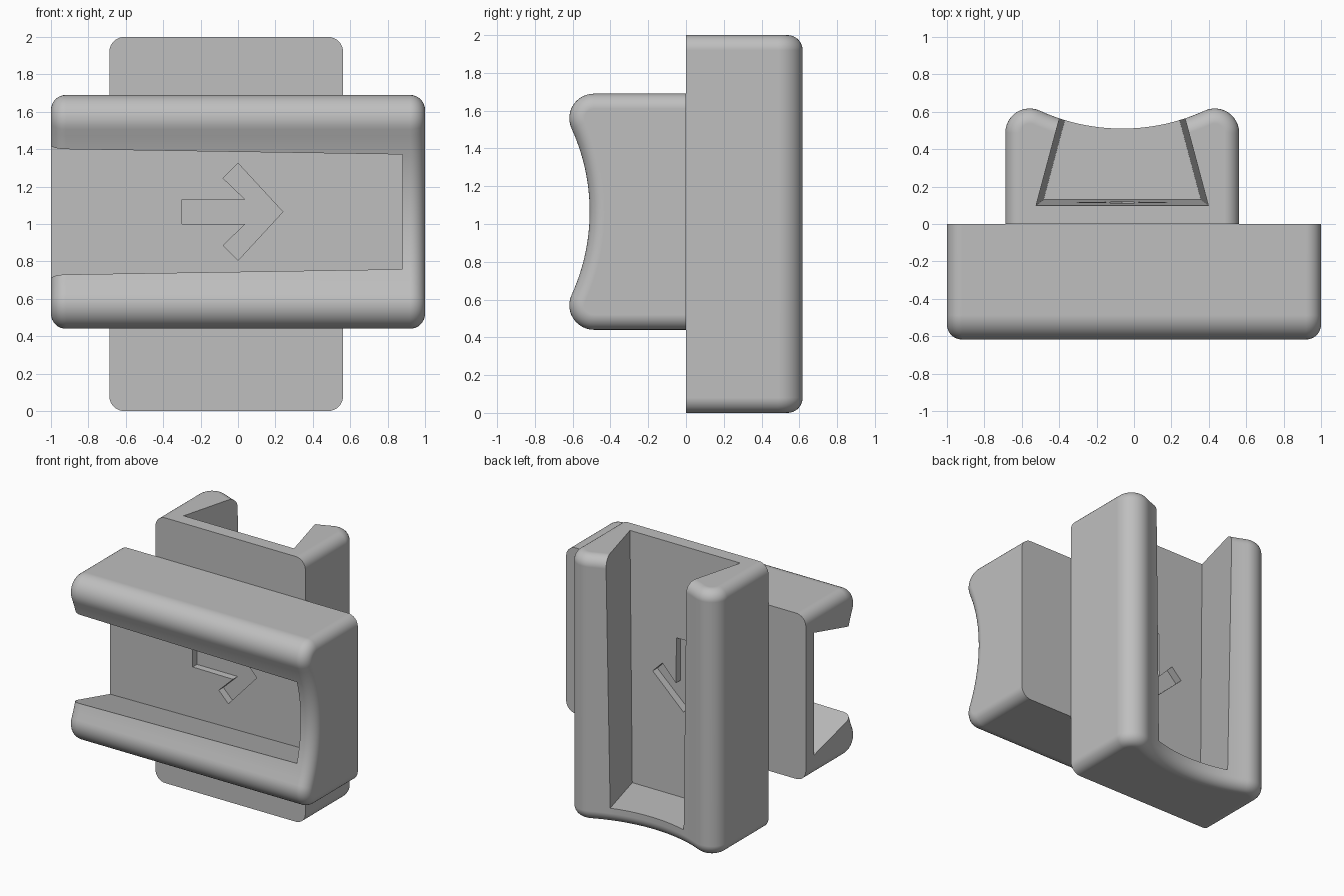
import bpy, bmesh
from math import sin, cos, pi, atan2, asin
from mathutils import Matrix, Vector

default = bpy.data.objects.get("Cube")
if default:
    bpy.data.objects.remove(default, do_unlink=True)

grey = bpy.data.materials.new("plain grey")
grey.use_nodes = True
colour = (0.52, 0.52, 0.52, 1)
grey.diffuse_color = colour
grey.node_tree.nodes["Principled BSDF"].inputs["Base Color"].default_value = colour

# Block frame: u runs along the rail, v across it, d outward from the base
HALF_WIDTH, ROUND, DISH_RADIUS, DISH_FLOOR, EDGE = 0.625, 0.13, 1.06, 0.51, 0.08


def section(inset):
    """Cross-section with rounded shoulders and a dished face, shrunk by inset."""
    dish_d = DISH_FLOOR + DISH_RADIUS
    cv = HALF_WIDTH - ROUND
    tilt = asin(cv / (DISH_RADIUS + ROUND))
    cd = dish_d - (DISH_RADIUS + ROUND) * cos(tilt)
    r, big = ROUND - inset, DISH_RADIUS + inset
    half = [(HALF_WIDTH - inset, 0)]
    for i in range(13):
        a = (pi / 2 + tilt) * i / 12
        half.append((cv + r * cos(a), cd + r * sin(a)))
    for i in range(1, 12):
        a = tilt * (1 - i / 12)
        half.append((big * sin(a), dish_d - big * cos(a)))
    return half + [(0, dish_d - big)] + [(-v, d) for v, d in reversed(half)]


def loft(name, rings):
    """Join matching rings of points into a closed solid."""
    bm = bmesh.new()
    loops = [[bm.verts.new(p) for p in ring] for ring in rings]
    n = len(loops[0])
    for a, b in zip(loops, loops[1:]):
        for i in range(n):
            j = (i + 1) % n
            bm.faces.new((a[i], a[j], b[j], b[i]))
    bm.faces.new(loops[0])
    bm.faces.new(loops[-1])
    bmesh.ops.recalc_face_normals(bm, faces=bm.faces)
    mesh = bpy.data.meshes.new(name)
    bm.to_mesh(mesh)
    bm.free()
    mesh.materials.append(grey)
    obj = bpy.data.objects.new(name, mesh)
    bpy.context.collection.objects.link(obj)
    return obj


def body(name):
    """Block with rounded rims on both ends."""
    steps = [pi / 2 * i / 8 for i in range(9)]
    ends = [(1 - EDGE + EDGE * sin(a), EDGE * (1 - cos(a))) for a in steps]
    stations = [(-u, s) for u, s in reversed(ends)] + ends
    return loft(name, [[(u, v, d) for v, d in section(s)] for u, s in stations])


def slot():
    """Tapered dovetail channel, open at one end."""
    rings = []
    for u in (-1.2, 0.88):
        floor = 0.116 + 0.016 * u
        wide = 0.439 - 0.0213 * u
        top = 0.8
        narrow = wide - 0.267 * (top - floor)
        rings.append([(u, -wide, floor), (u, wide, floor), (u, narrow, top), (u, -narrow, top)])
    return loft("slot_cutter", rings)


def arrow():
    """Direction mark sunk into the channel floor."""
    side = [(-0.3, 0.065), (0.04, 0.065), (-0.08, 0.18), (0, 0.26)]
    outline = side + [(0.24, 0)] + [(u, -v) for u, v in reversed(side)]
    return loft("arrow_cutter", [[(u, v, d) for u, v in outline] for d in (0.06, 0.2)])


def coupler(name, along, across, out, location):
    obj = body(name)
    cutters = [slot(), arrow()]
    for cutter in cutters:
        cutter.hide_render = True
        mod = obj.modifiers.new("cut", 'BOOLEAN')
        mod.operation = 'DIFFERENCE'
        mod.solver = 'EXACT'
        mod.object = cutter
    # Bake the cuts, then drop the cutters
    graph = bpy.context.evaluated_depsgraph_get()
    obj.data = bpy.data.meshes.new_from_object(obj.evaluated_get(graph))
    obj.modifiers.clear()
    for cutter in cutters:
        bpy.data.objects.remove(cutter, do_unlink=True)
    turn = Matrix((along, across, out)).transposed().to_4x4()
    obj.data.transform(Matrix.Translation(Vector(location)) @ turn)
    bpy.ops.object.select_all(action='DESELECT')
    obj.select_set(True)
    bpy.context.view_layer.objects.active = obj
    bpy.ops.object.shade_smooth_by_angle(angle=pi / 6)
    obj.modifiers.new("even shading", 'WEIGHTED_NORMAL').keep_sharp = True


# Two matching blocks back to back, at right angles
coupler("front_rail_block", (1, 0, 0), (0, 0, 1), (0, -1, 0), (0, 0, 1.065))
coupler("back_rail_block", (0, 0, -1), (-1, 0, 0), (0, 1, 0), (-0.063, 0, 1))
